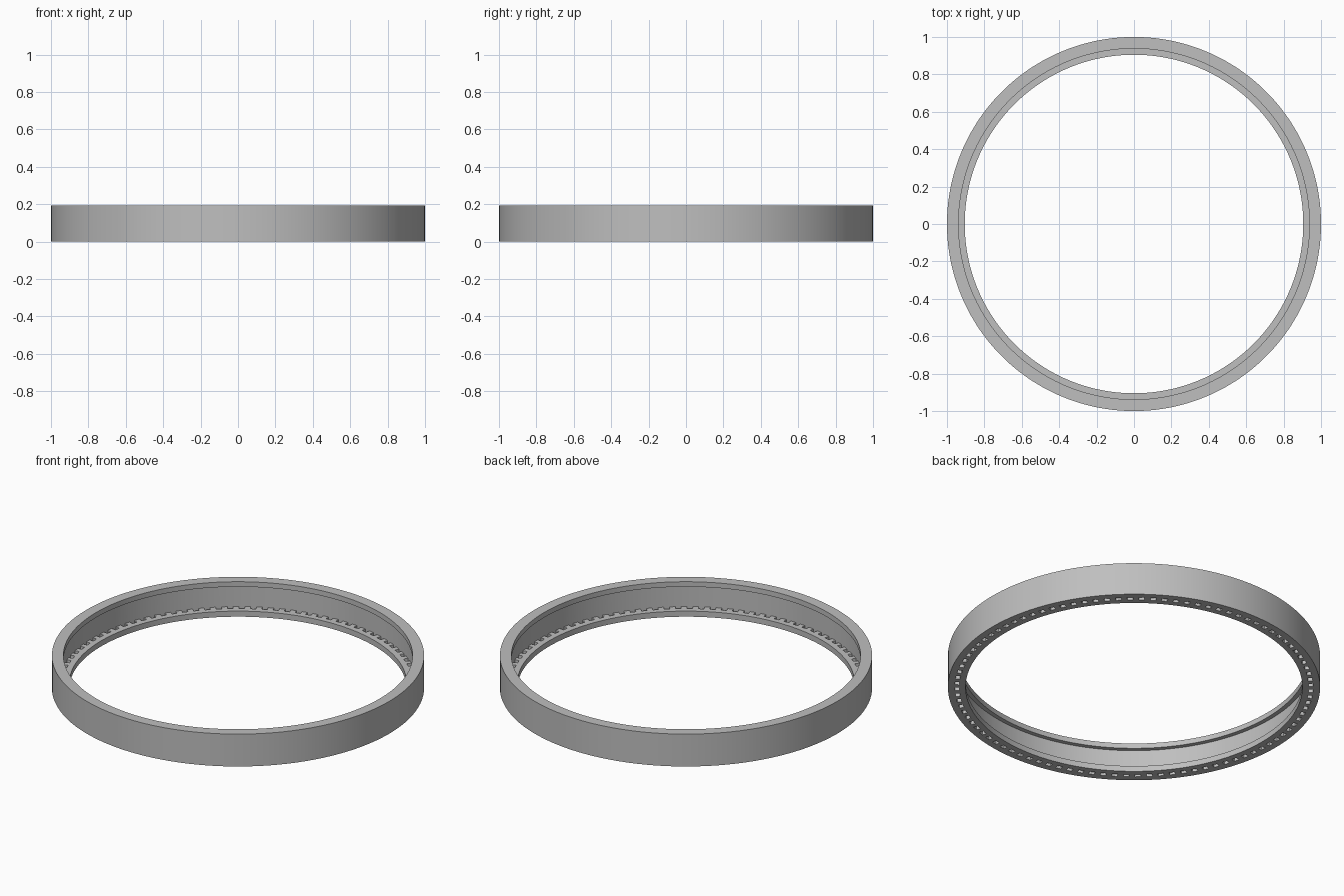
import bpy, bmesh, math

cube = bpy.data.objects.get("Cube")
if cube:
    bpy.data.objects.remove(cube, do_unlink=True)

# Main dimensions
HEIGHT, LIP_Z, FLOOR_Z = 0.192, 0.162, 0.033
OUTER, LIP, GROOVE, BORE = 1.0, 0.938, 0.963, 0.905
SLOTS = 96
SEGMENTS = SLOTS * 2

# Closed cross-section as (radius, height): outer wall, lip, groove, flange
profile = [
    (OUTER, 0), (OUTER, HEIGHT), (LIP, HEIGHT), (LIP, LIP_Z), (GROOVE, LIP_Z),
    (GROOVE, FLOOR_Z), (LIP, FLOOR_Z), (BORE, FLOOR_Z),
    (BORE, 0), (LIP, 0), (GROOVE, 0),
]
TOP_OUT, TOP_IN, LOW_IN, LOW_OUT = 5, 6, 9, 10   # corners of a slot

# Revolve the section, leaving every second flange segment open as a slot
bm = bmesh.new()
rings = []
for i in range(SEGMENTS):
    a = math.tau * (i - 0.5) / SEGMENTS
    rings.append([bm.verts.new((r * math.cos(a), r * math.sin(a), z))
                  for r, z in profile])


def strip(a, b, j, k):
    bm.faces.new((a[j], b[j], b[k], a[k]))


for i in range(SEGMENTS):
    a, b = rings[i], rings[(i + 1) % SEGMENTS]
    slot = i % 2 == 0
    for j in range(len(profile)):
        if slot and j in (TOP_OUT, LOW_IN):
            continue
        strip(a, b, j, (j + 1) % len(profile))
    if slot:
        # Slot walls
        strip(a, b, TOP_OUT, LOW_OUT)
        strip(a, b, TOP_IN, LOW_IN)
        for ring in (a, b):
            bm.faces.new([ring[j] for j in (TOP_OUT, TOP_IN, LOW_IN, LOW_OUT)])

bmesh.ops.recalc_face_normals(bm, faces=bm.faces[:])
mesh = bpy.data.meshes.new("slotted_ring")
bm.to_mesh(mesh)
bm.free()

# Single grey finish
grey = bpy.data.materials.new("plain grey")
grey.use_nodes = True
colour = (0.52, 0.52, 0.52, 1)
grey.diffuse_color = colour
grey.node_tree.nodes["Principled BSDF"].inputs["Base Color"].default_value = colour
mesh.materials.append(grey)

ring_object = bpy.data.objects.new("slotted_ring", mesh)
bpy.context.collection.objects.link(ring_object)
bpy.ops.object.select_all(action='DESELECT')
ring_object.select_set(True)
bpy.context.view_layer.objects.active = ring_object
bpy.ops.object.shade_smooth_by_angle(angle=math.radians(30))
